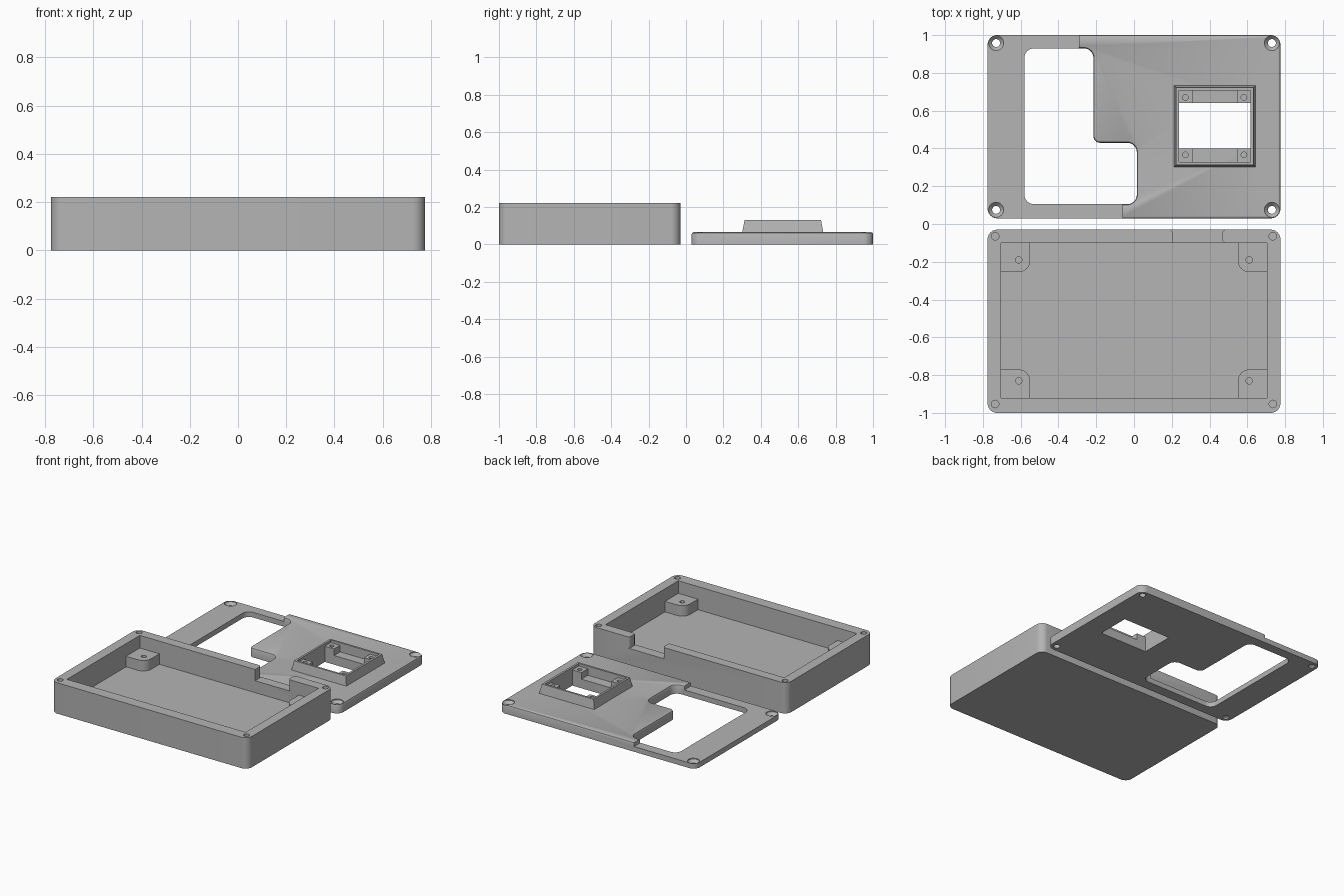
import bpy, bmesh, math
from mathutils import Vector

if "Cube" in bpy.data.objects:
    bpy.data.objects.remove(bpy.data.objects["Cube"])

grey = bpy.data.materials.new("plain_grey")
grey.diffuse_color = (0.46, 0.46, 0.46, 1)
grey.use_nodes = True
grey.node_tree.nodes["Principled BSDF"].inputs["Base Color"].default_value = grey.diffuse_color


def rounded(corners, n=6):
    """Outline from (x, y, radius) corners, each turned into an arc."""
    pts = []
    for i, (x, y, r) in enumerate(corners):
        p = Vector((x, y))
        if r == 0:
            pts.append(p)
            continue
        a = (Vector(corners[i - 1][:2]) - p).normalized()
        b = (Vector(corners[(i + 1) % len(corners)][:2]) - p).normalized()
        half = a.angle(b) / 2
        centre = p + (a + b).normalized() * (r / math.sin(half))
        s = p + a * (r / math.tan(half)) - centre
        e = p + b * (r / math.tan(half)) - centre
        for k in range(n + 1):
            t = k / n
            pts.append(centre + (s * (1 - t) + e * t).normalized() * r)
    return pts


def rect(x0, x1, y0, y1, r=0.0, inset=0.0):
    x0, x1, y0, y1 = x0 + inset, x1 - inset, y0 + inset, y1 - inset
    return rounded([(x0, y0, r), (x1, y0, r), (x1, y1, r), (x0, y1, r)])


def circle(x, y, r, n=24):
    return [Vector((x + r * math.cos(i * math.tau / n), y + r * math.sin(i * math.tau / n)))
            for i in range(n)]


def loft(name, *rings):
    """Solid through (outline, z) rings."""
    bm = bmesh.new()
    loops = [[bm.verts.new((p.x, p.y, z)) for p in pts] for pts, z in rings]
    bm.faces.new(loops[0])
    bm.faces.new(loops[-1])
    for lo, hi in zip(loops, loops[1:]):
        for i in range(len(lo)):
            j = (i + 1) % len(lo)
            bm.faces.new((lo[i], lo[j], hi[j], hi[i]))
    bmesh.ops.recalc_face_normals(bm, faces=bm.faces)
    me = bpy.data.meshes.new(name)
    bm.to_mesh(me)
    bm.free()
    ob = bpy.data.objects.new(name, me)
    bpy.context.collection.objects.link(ob)
    me.materials.append(grey)
    return ob


def prism(name, pts, z0, z1):
    return loft(name, (pts, z0), (pts, z1))


def cut(ob, *cutters):
    for c in cutters:
        c.hide_render = True
        m = ob.modifiers.new("cut", 'BOOLEAN')
        m.operation, m.solver, m.object = 'DIFFERENCE', 'EXACT', c
        bpy.context.view_layer.update()
        me = bpy.data.meshes.new_from_object(ob.evaluated_get(bpy.context.evaluated_depsgraph_get()))
        ob.modifiers.clear()
        ob.data = me
        bpy.data.objects.remove(c)


# Open case: rounded tray with a cable notch in the back wall
case = prism("case", rect(-.775, .775, -1, -.03, .05), 0, .22)
notch = rounded([(.205, -.13, 0), (.205, -.029, .02), (.1, -.029, 0), (.1, .01, 0),
                 (.6, .01, 0), (.6, -.029, 0), (.468, -.029, .02), (.468, -.101, .02),
                 (.52, -.101, 0), (.52, -.13, 0)])
cut(case, prism("cavity", rect(-.705, .705, -.92, -.10), .055, .4),
    prism("notch", notch, .14, .4),
    *[prism("rim_hole", circle(sx * .735, y, .02), .08, .4)
      for sx in (-1, 1) for y in (-.065, -.953)])

# Corner mounting posts inside the case
for sx in (-1, 1):
    for wall, edge, hole in ((-.095, -.255, -.19), (-.925, -.77, -.83)):
        post = prism("mounting_post", rounded([(sx * .71, wall, 0), (sx * .55, wall, 0),
                     (sx * .55, edge, .06), (sx * .71, edge, 0)]), .05, .13)
        cut(post, prism("post_hole", circle(sx * .61, hole, .017), .07, .3))


# Lid plate with softened top edge
def lid_ring(inset):
    return rect(-.775, .775, .03, 1, .05 - inset, inset)


lid = loft("lid", (lid_ring(0), 0), (lid_ring(0), .055), (lid_ring(.003), .062), (lid_ring(.009), .065))


def window(g):
    return rounded([(-.58 - g, .105 - g, .05 + g), (.015 + g, .105 - g, .05 + g),
                    (.015 + g, .43 + g, .05 + g), (-.215 + g, .43 + g, .035 - g),
                    (-.215 + g, .93 + g, .05 + g), (-.58 - g, .93 + g, .05 + g)])


low_side = rounded([(-.9, -.02, 0), (-.06, -.02, 0), (-.06, .3, 0),
                    (-.29, .3, 0), (-.29, 1.1, 0), (-.9, 1.1, 0)])
cut(lid, prism("low_side", low_side, .037, .3),
    loft("window", (window(0), -.1), (window(0), .052), (window(.004), .061),
         (window(.013), .0655), (window(.013), .2)),
    prism("socket_opening", rect(.237, .617, .40, .64), -.1, .3))

# Countersunk screw holes in the lid corners
for sx, top in ((-1, .037), (1, .065)):
    for y in (.075, .958):
        c = (sx * .73, y)
        cut(lid, loft("screw_hole", (circle(*c, .021), -.1), (circle(*c, .021), top - .025),
                      (circle(*c, .04), top - .006), (circle(*c, .04), .2)))

# Raised tapered socket frame
socket = loft("socket_frame", (rect(.21, .645, .30, .735), .06), (rect(.223, .632, .313, .722), .13))
cut(socket, prism("pocket", rect(.237, .617, .327, .708), 0, .3))

# Screw tabs in the corners of the socket
for x0, x1, hx in ((.232, .31, .272), (.545, .622, .582)):
    for y0, y1, hy in ((.322, .40, .366), (.64, .713, .67)):
        tab = prism("screw_tab", rect(x0, x1, y0, y1), .06, .112)
        cut(tab, prism("tab_hole", circle(hx, hy, .015), .07, .3))

# Smooth arcs, sharp edges
for ob in bpy.context.scene.objects:
    ob.select_set(True)
    bpy.context.view_layer.objects.active = ob
bpy.ops.object.shade_smooth_by_angle(angle=math.radians(28))
